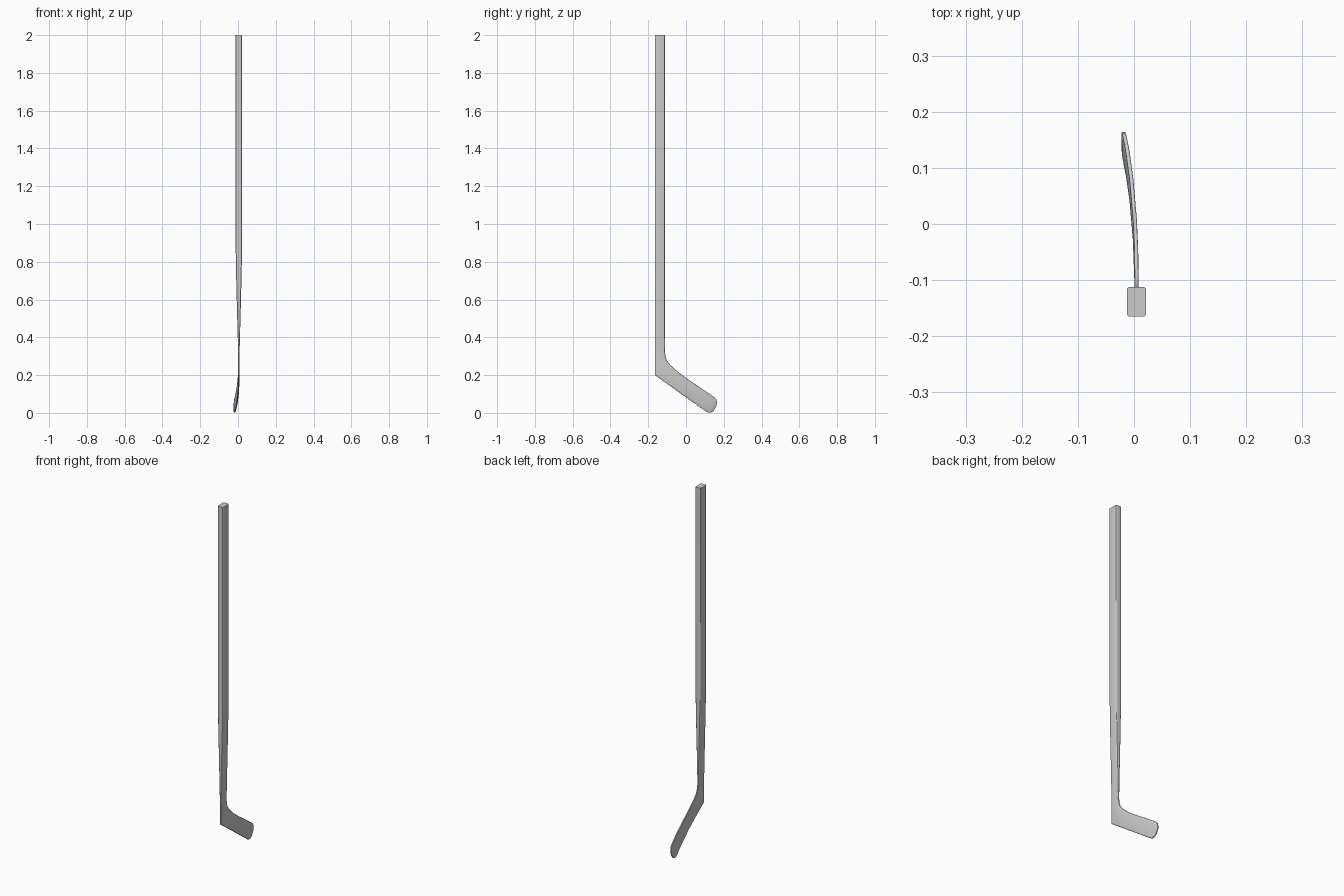
import bpy, bmesh, math
from mathutils import Vector

if "Cube" in bpy.data.objects:
    bpy.data.objects.remove(bpy.data.objects["Cube"])


def section(station):
    """Rounded rectangle between an outer and an inner (y, z) edge point."""
    (oy, oz), (iy, iz), cx, thick = station
    outer, inner = Vector((cx, oy, oz)), Vector((cx, iy, iz))
    mid, u = (outer + inner) / 2, (inner - outer).normalized()
    half_w, half_t = (inner - outer).length / 2, thick / 2
    r = min(0.005, half_t * 0.8)
    pts = []
    for k, (sx, su) in enumerate([(1, 1), (-1, 1), (-1, -1), (1, -1)]):
        for j in range(4):
            a = math.radians(90 * k + 30 * j)
            dx = sx * (half_t - r) + r * math.cos(a)
            du = su * (half_w - r) + r * math.sin(a)
            pts.append(mid + Vector((dx, 0, 0)) + u * du)
    return pts


def loft(name, stations, cap_start, cap_end):
    bm = bmesh.new()
    rings = [[bm.verts.new(p) for p in section(s)] for s in stations]
    n = len(rings[0])
    for a, b in zip(rings, rings[1:]):
        for i in range(n):
            bm.faces.new((a[i], a[(i + 1) % n], b[(i + 1) % n], b[i]))
    if cap_start:
        bm.faces.new(rings[0][::-1])
    if cap_end:
        bm.faces.new(rings[-1])
    # stations run downward, so flip the winding to face outward
    bmesh.ops.reverse_faces(bm, faces=bm.faces[:])
    mesh = bpy.data.meshes.new(name)
    bm.to_mesh(mesh)
    bm.free()
    obj = bpy.data.objects.new(name, mesh)
    bpy.context.collection.objects.link(obj)
    bpy.ops.object.select_all(action='DESELECT')
    obj.select_set(True)
    bpy.context.view_layer.objects.active = obj
    bpy.ops.object.shade_smooth_by_angle(angle=math.radians(30))
    return obj


# Straight shaft, thinning toward the blade
BACK, FRONT, CX = -0.165, -0.112, 0.0045
shaft = [((BACK, z), (FRONT, z), CX, t) for z, t in
         [(2.0, 0.034), (0.88, 0.034), (0.73, 0.029), (0.55, 0.020), (0.33, 0.008)]]
loft("shaft", shaft, True, False)

# Heel bend and curved blade with rounded toe
blade = [
    shaft[-1],
    ((-0.165, 0.28), (-0.109, 0.300), 0.0045, 0.007),
    ((-0.165, 0.235), (-0.100, 0.275), 0.0045, 0.007),
    ((-0.164, 0.200), (-0.083, 0.254), 0.0045, 0.007),
    ((-0.100, 0.154), (-0.045, 0.219), 0.0040, 0.007),
    ((-0.030, 0.104), (0.010, 0.178), 0.0015, 0.007),
    ((0.040, 0.054), (0.080, 0.131), -0.0045, 0.007),
    ((0.085, 0.022), (0.128, 0.098), -0.0110, 0.007),
    ((0.105, 0.008), (0.150, 0.083), -0.0150, 0.007),
    ((0.119, 0.001), (0.161, 0.070), -0.0175, 0.007),
    ((0.135, 0.003), (0.164, 0.054), -0.0190, 0.007),
    ((0.147, 0.011), (0.161, 0.036), -0.0195, 0.006),
]
loft("blade", blade, False, True)
